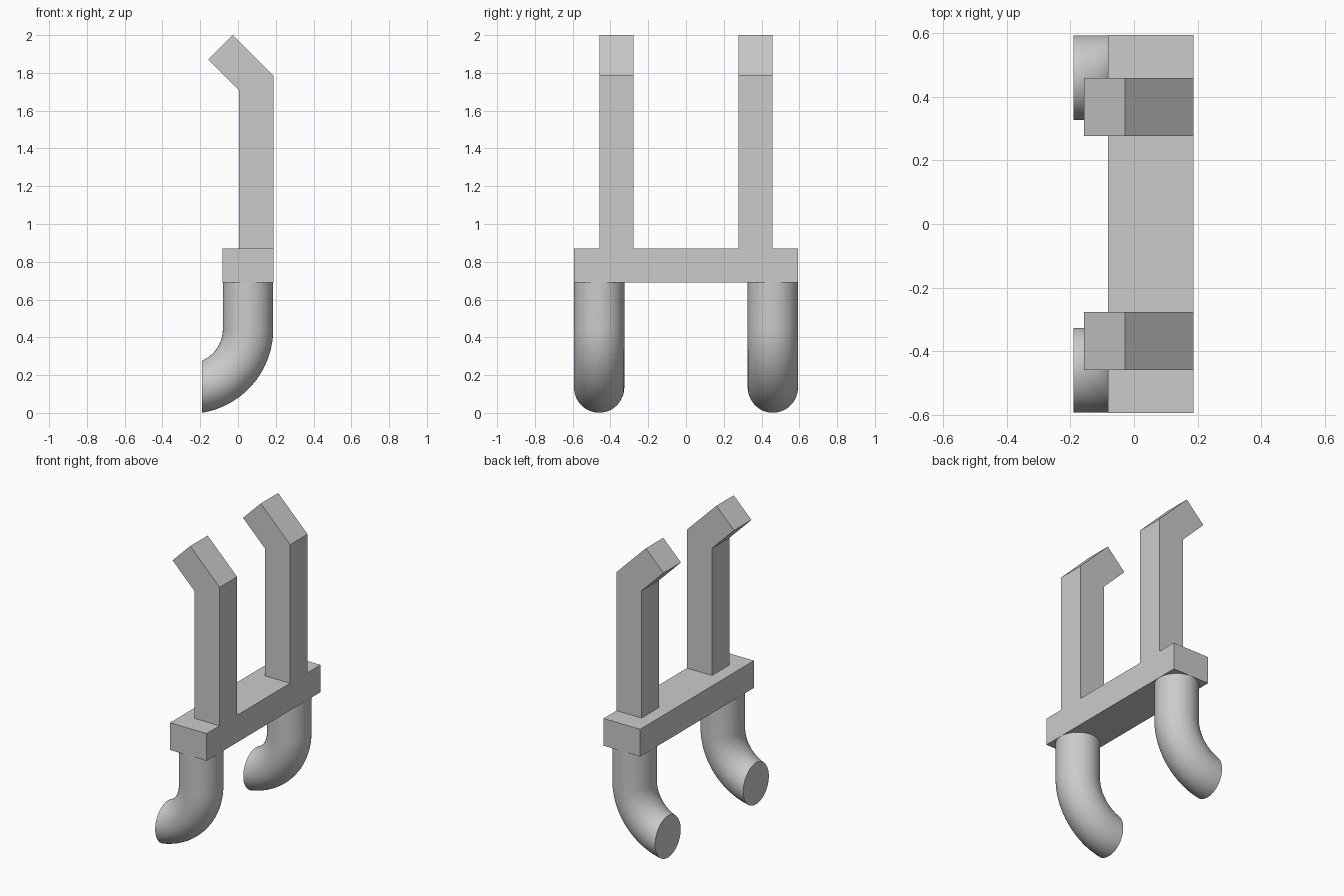
import bpy, bmesh, math
from mathutils import Vector

cube = bpy.data.objects.get("Cube")
if cube:
    bpy.data.objects.remove(cube, do_unlink=True)

# single grey material
grey = bpy.data.materials.new("plain grey")
grey.use_nodes = True
colour = (0.6, 0.6, 0.6, 1)
grey.diffuse_color = colour
grey.node_tree.nodes["Principled BSDF"].inputs["Base Color"].default_value = colour


def finish(name, bm, smooth=False):
    bmesh.ops.recalc_face_normals(bm, faces=bm.faces)
    mesh = bpy.data.meshes.new(name)
    bm.to_mesh(mesh)
    bm.free()
    mesh.materials.append(grey)
    obj = bpy.data.objects.new(name, mesh)
    bpy.context.collection.objects.link(obj)
    if smooth:
        bpy.ops.object.select_all(action="DESELECT")
        obj.select_set(True)
        bpy.context.view_layer.objects.active = obj
        bpy.ops.object.shade_smooth_by_angle(angle=math.radians(35))
    return obj


def extruded(name, profile, y0, y1):
    """Extrude an x-z outline along y."""
    bm = bmesh.new()
    face = bm.faces.new([bm.verts.new((x, y0, z)) for x, z in profile])
    ext = bmesh.ops.extrude_face_region(bm, geom=[face])
    verts = [g for g in ext["geom"] if isinstance(g, bmesh.types.BMVert)]
    bmesh.ops.translate(bm, verts=verts, vec=(0, y1 - y0, 0))
    return finish(name, bm)


def curved_leg(name, y):
    """Round tube that drops straight, bends toward -x and is cut upright."""
    radius, sides, steps = 0.1335, 48, 28
    cx, cz, bend = -0.262, 0.4435, 0.315
    bm = bmesh.new()
    stations = [(Vector((cx + bend, y, 0.70)), 0.0)]
    for i in range(steps + 1):
        a = math.pi / 2 * i / steps
        stations.append((Vector((cx + bend * math.cos(a), y, cz - bend * math.sin(a))), a))
    rings = []
    for centre, a in stations:
        out = Vector((math.cos(a), 0, -math.sin(a)))
        side = Vector((0, 1, 0))
        rings.append([bm.verts.new(centre + radius * (out * math.cos(t) + side * math.sin(t)))
                      for t in (2 * math.pi * k / sides for k in range(sides))])
    for r0, r1 in zip(rings, rings[1:]):
        for k in range(sides):
            j = (k + 1) % sides
            bm.faces.new((r0[k], r0[j], r1[j], r1[k]))
    bm.faces.new(rings[0])
    # upright cut with a flat cap
    cut = bmesh.ops.bisect_plane(bm, geom=bm.verts[:] + bm.edges[:] + bm.faces[:],
                                 plane_co=(-0.19, 0, 0), plane_no=(-1, 0, 0), clear_outer=True)
    rim = [g for g in cut["geom_cut"] if isinstance(g, bmesh.types.BMEdge)]
    bmesh.ops.contextual_create(bm, geom=rim)
    return finish(name, bm, smooth=True)


# crossbar
extruded("crossbar", [(-0.081, 0.69), (0.187, 0.69), (0.187, 0.87), (-0.081, 0.87)], -0.594, 0.594)

# bent posts above and curved legs below, one pair on each end
post = [(0.004, 0.87), (0.187, 0.87), (0.187, 1.785), (-0.028, 2.0), (-0.157, 1.871), (0.004, 1.71)]
for label, s in (("front", -1), ("back", 1)):
    extruded(label + "_post", post, s * 0.277, s * 0.459)
    curved_leg(label + "_leg", s * 0.46)
